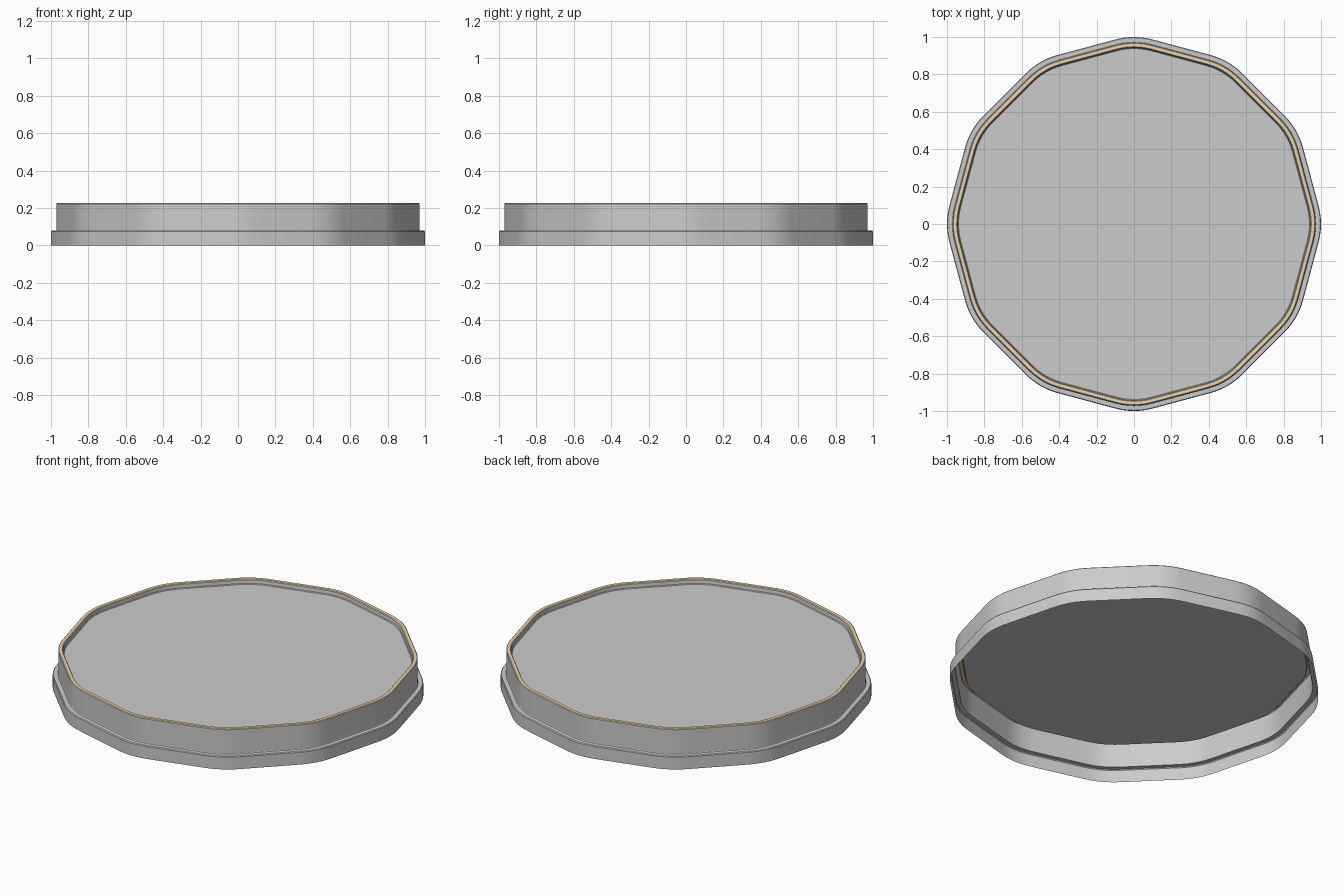
import bpy, bmesh
from math import cos, sin, pi, tan, radians

if "Cube" in bpy.data.objects:
    bpy.data.objects.remove(bpy.data.objects["Cube"])

SIDES, TRIM, STEPS = 12, 0.10, 6
ARC = TRIM / tan(pi / SIDES)                      # corner rounding radius
CENTRE = 1.0 - ARC                                # arc centre distance


def outline(scale, z):
    """Rounded twelve-sided ring, corners on the axes."""
    pts = []
    for i in range(SIDES):
        a = 2 * pi * i / SIDES
        for k in range(STEPS + 1):
            b = a + (k / STEPS - 0.5) * 2 * pi / SIDES
            pts.append((scale * (CENTRE * cos(a) + ARC * cos(b)),
                        scale * (CENTRE * sin(a) + ARC * sin(b)), z))
    return pts


def loft(name, profile, cap=False, color=None):
    bm = bmesh.new()
    rings = [[bm.verts.new(p) for p in outline(s, z)] for s, z in profile]
    n = len(rings[0])
    for lo, hi in zip(rings, rings[1:]):
        for i in range(n):
            j = (i + 1) % n
            bm.faces.new((lo[i], lo[j], hi[j], hi[i]))
    if cap:
        bm.faces.new(rings[-1])
    me = bpy.data.meshes.new(name)
    bm.to_mesh(me)
    bm.free()
    ob = bpy.data.objects.new(name, me)
    bpy.context.collection.objects.link(ob)
    if color:
        mat = bpy.data.materials.new(name + "_colour")
        mat.diffuse_color = color
        mat.use_nodes = True
        mat.node_tree.nodes["Principled BSDF"].inputs["Base Color"].default_value = mat.diffuse_color
        me.materials.append(mat)
    bpy.ops.object.select_all(action='DESELECT')
    ob.select_set(True)
    bpy.context.view_layer.objects.active = ob
    bpy.ops.object.shade_smooth_by_angle(angle=radians(30))
    return ob


# Open-bottomed outer wall: wide skirt, small step, upper wall
loft("outer_wall", [(1, 0), (1, 0.073), (0.996, 0.078), (0.972, 0.078),
                    (0.97, 0.081), (0.97, 0.222)])

# Tan rim with softened edges
loft("rim", [(0.97, 0.222), (0.966, 0.226), (0.948, 0.226), (0.944, 0.222)],
     color=(0.85, 0.66, 0.42, 1))

# Recessed top plate with its short inner lip
loft("top_plate", [(0.944, 0.222), (0.942, 0.202), (0.938, 0.198)], cap=True)
